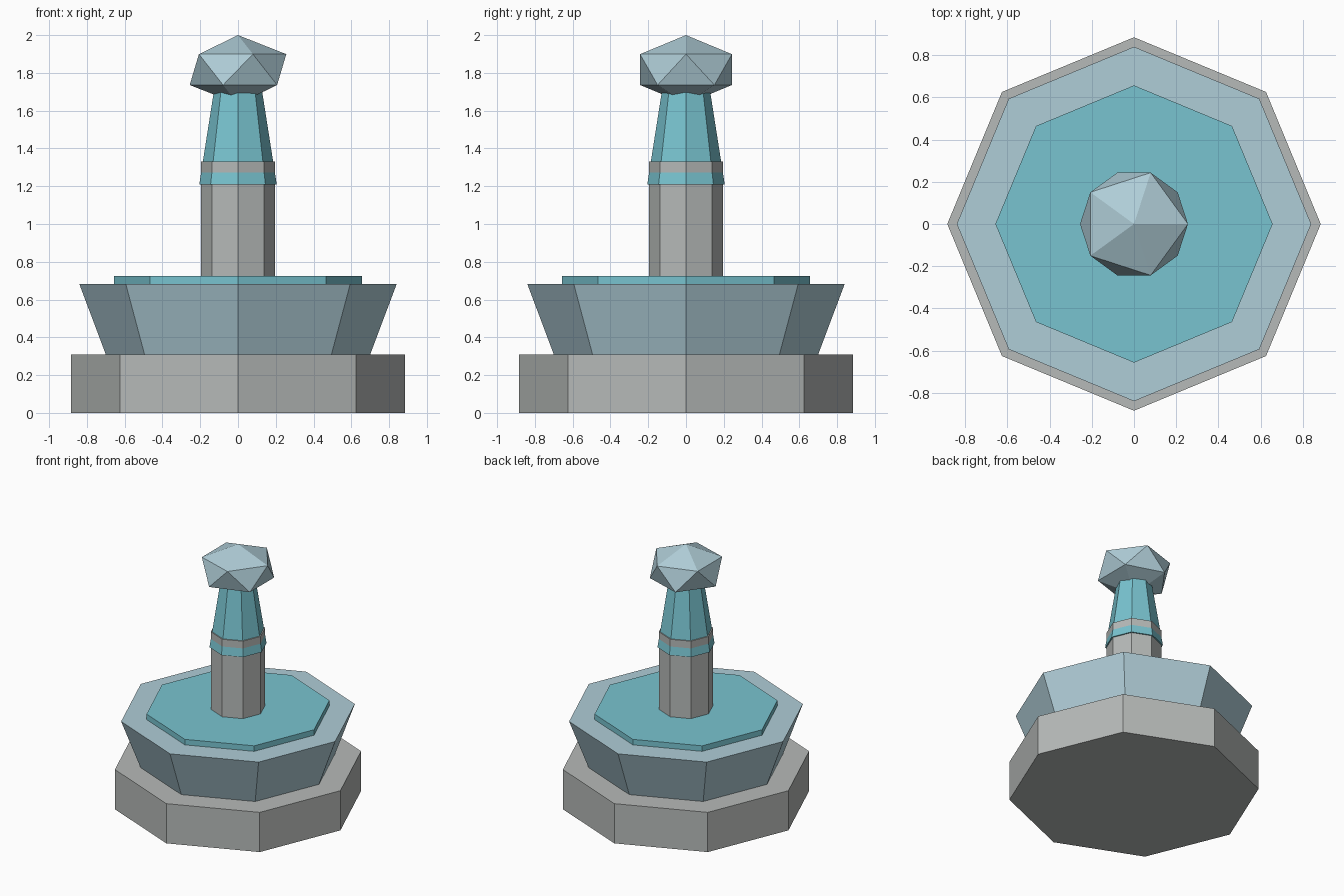
import bpy
import math

if "Cube" in bpy.data.objects:
    bpy.data.objects.remove(bpy.data.objects["Cube"])


def material(name, rgb):
    m = bpy.data.materials.new(name)
    m.diffuse_color = (*rgb, 1.0)
    m.use_nodes = True
    m.node_tree.nodes["Principled BSDF"].inputs["Base Color"].default_value = m.diffuse_color
    return m


stone = material("grey stone", (0.47, 0.49, 0.48))
pale = material("pale blue stone", (0.43, 0.61, 0.68))
teal = material("teal water", (0.19, 0.55, 0.63))


def octagon(name, r_bottom, r_top, z0, z1, mat):
    """Eight-sided flat-shaded frustum with corners on the axes."""
    bpy.ops.mesh.primitive_cone_add(vertices=8, radius1=r_bottom, radius2=r_top,
                                    depth=z1 - z0, location=(0, 0, (z0 + z1) / 2))
    ob = bpy.context.object
    ob.name = name
    ob.data.materials.append(mat)
    return ob


# Stepped basin
octagon("base", 0.885, 0.885, 0.0, 0.31, stone)
octagon("bowl", 0.70, 0.84, 0.31, 0.682, pale)
octagon("water", 0.657, 0.657, 0.682, 0.725, teal)

# Centre column, whose top pokes through the spout as a thin collar
octagon("column", 0.195, 0.195, 0.725, 1.33, stone)
octagon("spout", 0.205, 0.125, 1.21, 1.72, teal)

# Flattened faceted finial
bpy.ops.mesh.primitive_ico_sphere_add(subdivisions=1, radius=1.0, location=(0, 0, 1.8175))
finial = bpy.context.object
finial.name = "finial"
finial.scale = (0.286, 0.286, 0.1825)
finial.data.materials.append(pale)
